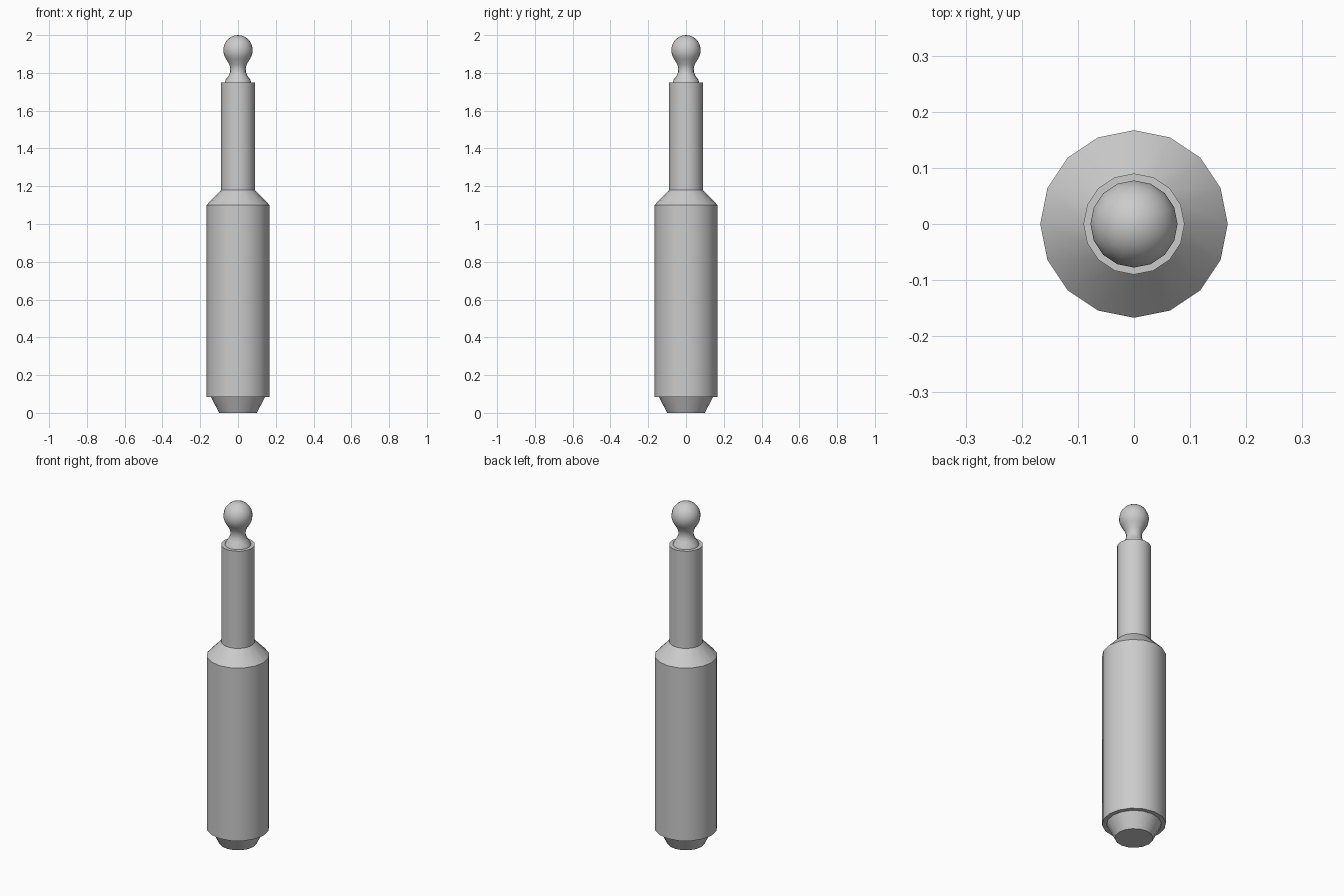
import bpy, bmesh, math

if "Cube" in bpy.data.objects:
    bpy.data.objects.remove(bpy.data.objects["Cube"])

SIDES = 16


def lathe(name, profile, angle=30):
    """Revolve a (radius, z) profile around z; radius 0 closes to a point."""
    bm = bmesh.new()
    rings = []
    for r, z in profile:
        if r == 0:
            rings.append([bm.verts.new((0, 0, z))] * SIDES)
        else:
            rings.append([bm.verts.new((r * math.cos(2 * math.pi * i / SIDES),
                                        r * math.sin(2 * math.pi * i / SIDES), z))
                          for i in range(SIDES)])
    for a, b in zip(rings, rings[1:]):
        for i in range(SIDES):
            j = (i + 1) % SIDES
            loop = list(dict.fromkeys([a[i], a[j], b[j], b[i]]))
            bm.faces.new(loop)
    bm.normal_update()
    mesh = bpy.data.meshes.new(name)
    bm.to_mesh(mesh)
    bm.free()
    obj = bpy.data.objects.new(name, mesh)
    bpy.context.collection.objects.link(obj)
    bpy.ops.object.select_all(action='DESELECT')
    obj.select_set(True)
    bpy.context.view_layer.objects.active = obj
    bpy.ops.object.shade_smooth_by_angle(angle=math.radians(angle))
    return obj


# Tapered foot
lathe("foot", [(0, 0), (0.1, 0), (0.143, 0.085)])

# Main cylinder with flat underside and chamfered shoulder
lathe("cylinder_body", [(0.143, 0.085), (0.167, 0.085), (0.167, 1.1), (0.09, 1.18)])

# Piston rod
lathe("rod", [(0.09, 1.18), (0.09, 1.75), (0.07, 1.75)])

# Ball stud: flared neck running into a round ball
neck = [(0.07, 1.75), (0.064, 1.766), (0.05, 1.785), (0.042, 1.803), (0.041, 1.825), (0.046, 1.845)]
cz, rad, half = 1.92, 0.078, 0.08
ball = []
for k in range(1, 10):
    t = math.radians(-50 + 140 * k / 10)
    ball.append((rad * math.cos(t), cz + half * math.sin(t)))
lathe("ball_stud", neck + ball + [(0, 2.0)], angle=60)
